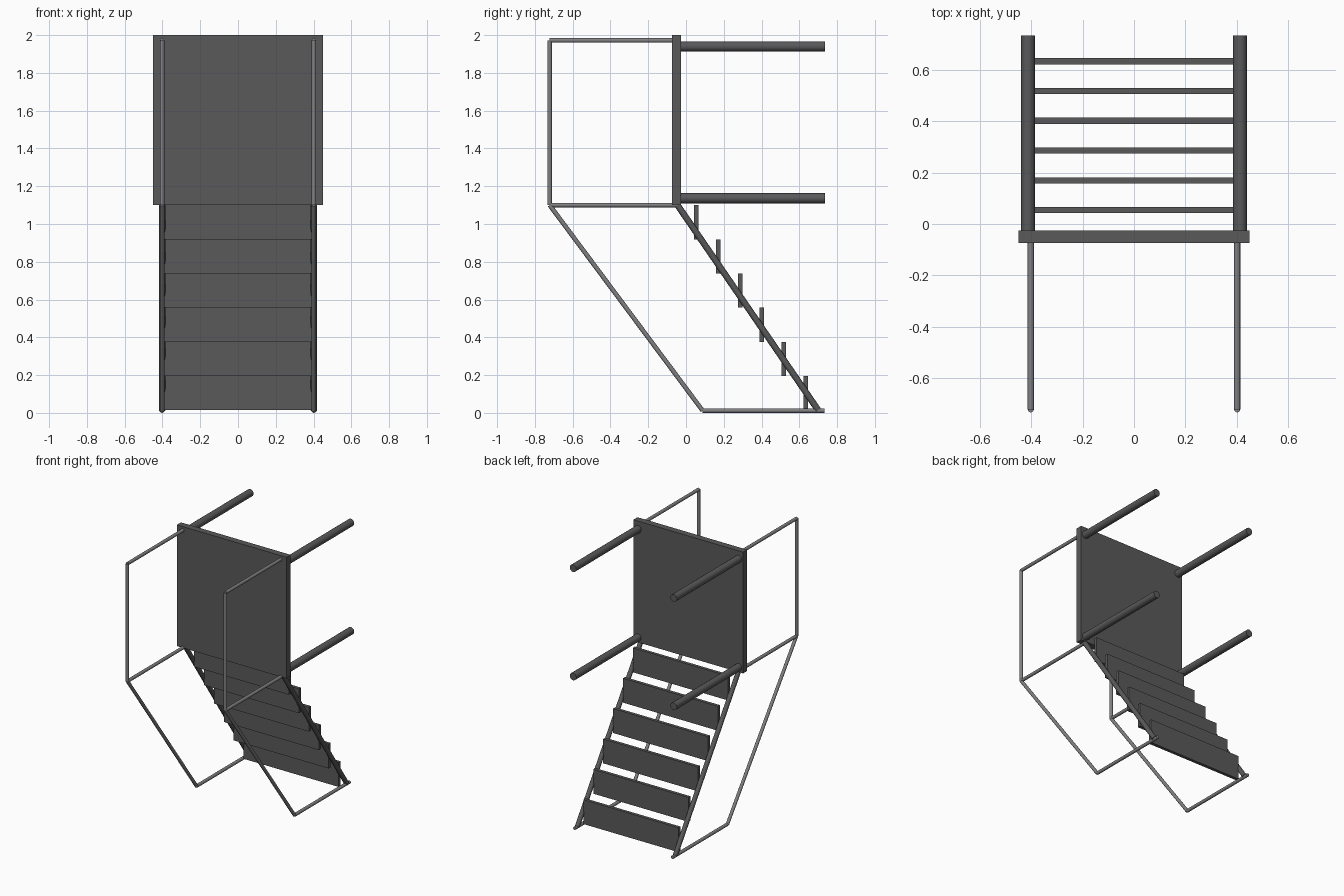
import bpy, math
from mathutils import Vector

if "Cube" in bpy.data.objects:
    bpy.data.objects.remove(bpy.data.objects["Cube"])


def material(name, v):
    m = bpy.data.materials.new(name)
    m.diffuse_color = (v, v, v * 1.04, 1)
    m.use_nodes = True
    m.node_tree.nodes["Principled BSDF"].inputs["Base Color"].default_value = m.diffuse_color
    return m


DARK = material("dark_grey", 0.1)
LIGHT = material("light_grey", 0.22)


def box(name, x, y, z):
    bpy.ops.mesh.primitive_cube_add(size=1, location=[(a[0] + a[1]) / 2 for a in (x, y, z)])
    o = bpy.context.object
    o.name = name
    o.scale = [a[1] - a[0] for a in (x, y, z)]
    bpy.ops.object.transform_apply(location=False, rotation=False, scale=True)
    o.data.materials.append(DARK)


def tube(name, x, a, b, r, mat):
    # straight round bar between two (y, z) points in the plane at x
    a, b = Vector((x, *a)), Vector((x, *b))
    d = b - a
    bpy.ops.mesh.primitive_cylinder_add(vertices=16, radius=r, depth=d.length, location=(a + b) / 2)
    o = bpy.context.object
    o.name = name
    o.rotation_euler = d.to_track_quat('Z', 'Y').to_euler()
    bpy.ops.object.shade_smooth_by_angle(angle=math.radians(40))
    o.data.materials.append(mat)


# platform board
box("platform", (-0.45, 0.45), (-0.074, -0.026), (1.1, 2.0))

# stair treads
for i in range(6):
    y, z = 0.054 + 0.116 * i, 1.1 - 0.181 * i
    box(f"tread_{i + 1}", (-0.39, 0.39), (y - 0.012, y + 0.012), (z - 0.181, z))

for s, side in ((-1, "left"), (1, "right")):
    # platform legs
    for z, end in ((1.136, "front"), (1.94, "rear")):
        tube(f"{side}_{end}_leg", s * 0.413, (-0.03, z), (0.735, z), 0.027, DARK)
    # stair stringer
    tube(f"{side}_stringer", s * 0.402, (-0.045, 1.1), (0.70, 0.014), 0.017, DARK)
    # handrail and its posts
    path = [(-0.05, 1.972), (-0.722, 1.972), (-0.722, 1.1), (0.088, 0.012), (0.733, 0.012)]
    for i, (a, b) in enumerate(zip(path, path[1:])):
        tube(f"{side}_handrail_{i + 1}", s * 0.402, a, b, 0.012, LIGHT)
    tube(f"{side}_middle_post", s * 0.402, (-0.722, 1.1), (-0.05, 1.1), 0.012, LIGHT)
